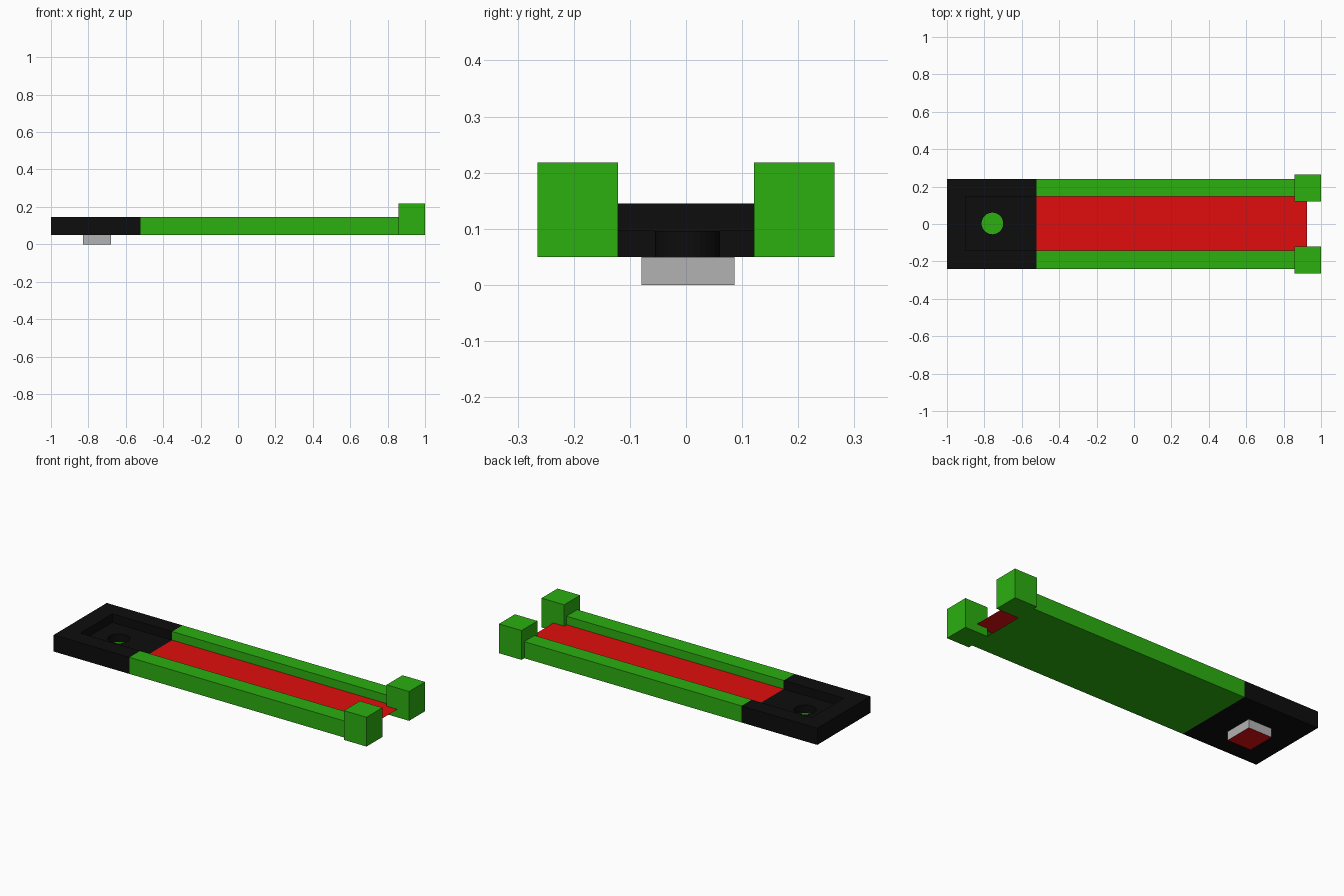
import bpy, bmesh, math

if "Cube" in bpy.data.objects:
    bpy.data.objects.remove(bpy.data.objects["Cube"])

BOT, DECK, TOP = 0.05, 0.096, 0.145      # underside, sunken floor, rim heights
YO, YA, YB = 0.24, -0.142, 0.147         # outer half width, channel sides
X0, XI, X1, X2, X3 = -1.0, -0.9, -0.52, 0.857, 0.925


def material(name, rgb):
    m = bpy.data.materials.new(name)
    m.diffuse_color = (*rgb, 1)
    m.use_nodes = True
    m.node_tree.nodes["Principled BSDF"].inputs["Base Color"].default_value = m.diffuse_color
    return m


GREEN = material("green", (0.025, 0.43, 0.005))
RED = material("red", (0.75, 0.004, 0.004))
BLACK = material("black", (0.004, 0.004, 0.004))
GREY = material("grey", (0.45, 0.45, 0.45))


def finish(name, bm, mats):
    bmesh.ops.remove_doubles(bm, verts=bm.verts, dist=1e-5)
    bmesh.ops.recalc_face_normals(bm, faces=bm.faces)
    me = bpy.data.meshes.new(name)
    bm.to_mesh(me)
    bm.free()
    for m in mats:
        me.materials.append(m)
    ob = bpy.data.objects.new(name, me)
    bpy.context.collection.objects.link(ob)
    return ob


def loft(bm, rows, closed=False):
    """Quads between successive rows of points."""
    vs = [[bm.verts.new(p) for p in r] for r in rows]
    n = len(rows[0])
    faces = []
    for a, b in zip(vs, vs[1:]):
        for i in range(n if closed else n - 1):
            j = (i + 1) % n
            faces.append(bm.faces.new((a[i], a[j], b[j], b[i])))
    return faces


def box(name, lo, hi, mats):
    rect = [(lo[0], lo[1]), (hi[0], lo[1]), (hi[0], hi[1]), (lo[0], hi[1])]
    bm = bmesh.new()
    loft(bm, [[(x, y, z) for x, y in rect] for z in (lo[2], hi[2])], True)
    for z in (lo[2], hi[2]):
        bm.faces.new([bm.verts.new((x, y, z)) for x, y in rect])
    return finish(name, bm, mats)


def holed_plate(bm, rect, ring, z):
    """Flat plate with a round hole."""
    edges = []
    for pts in (rect, ring):
        vs = [bm.verts.new((x, y, z)) for x, y in pts]
        edges += [bm.edges.new((vs[i - 1], vs[i])) for i in range(len(vs))]
    bmesh.ops.triangle_fill(bm, edges=edges, use_beauty=True)


# Black end tray: U-shaped rim, floor with a round hole, underside
outer = [(X1, -YO), (X0, -YO), (X0, YO), (X1, YO)]
inner = [(X1, YA), (XI, YA), (XI, YB), (X1, YB)]
ring = [(-0.757 + 0.058 * math.cos(i * math.tau / 32),
         0.003 + 0.058 * math.sin(i * math.tau / 32)) for i in range(32)]
bm = bmesh.new()
loft(bm, [[(x, y, z) for x, y in path] for path, z in
          ((outer, BOT), (outer, TOP), (inner, TOP), (inner, DECK))])
holed_plate(bm, inner, ring, DECK)
holed_plate(bm, outer, ring, BOT)
loft(bm, [[(x, y, z) for x, y in ring] for z in (BOT, DECK)], True)
finish("end_tray", bm, [BLACK])

# Green hollow channel with a red floor
profile = [(-YO, BOT), (-YO, TOP), (YA, TOP), (YA, DECK),
           (YB, DECK), (YB, TOP), (YO, TOP), (YO, BOT)]
bm = bmesh.new()
faces = loft(bm, [[(x, y, z) for y, z in profile] for x in (X1, X2)], True)
faces[3].material_index = 1
finish("channel", bm, [GREEN, RED])

# Red lip of the floor sticking out between the posts
bm = bmesh.new()
loft(bm, [[(x, YA, DECK), (x, YB, DECK)] for x in (X2, X3)])
finish("floor_lip", bm, [RED])

# Corner posts
for name, s in (("front_post", -1), ("back_post", 1)):
    ya, yb = sorted((s * 0.121, s * 0.265))
    box(name, (X2, ya, BOT), (1.0, yb, 0.218), [GREEN])

# Foot block: grey sides, red underside, green top seen through the hole
foot = box("foot", (-0.828, -0.079, 0), (-0.678, 0.086, BOT), [GREY, RED, GREEN])
for p in foot.data.polygons:
    if abs(p.normal.z) > 0.5:
        p.material_index = 1 if p.center.z < 0.01 else 2
